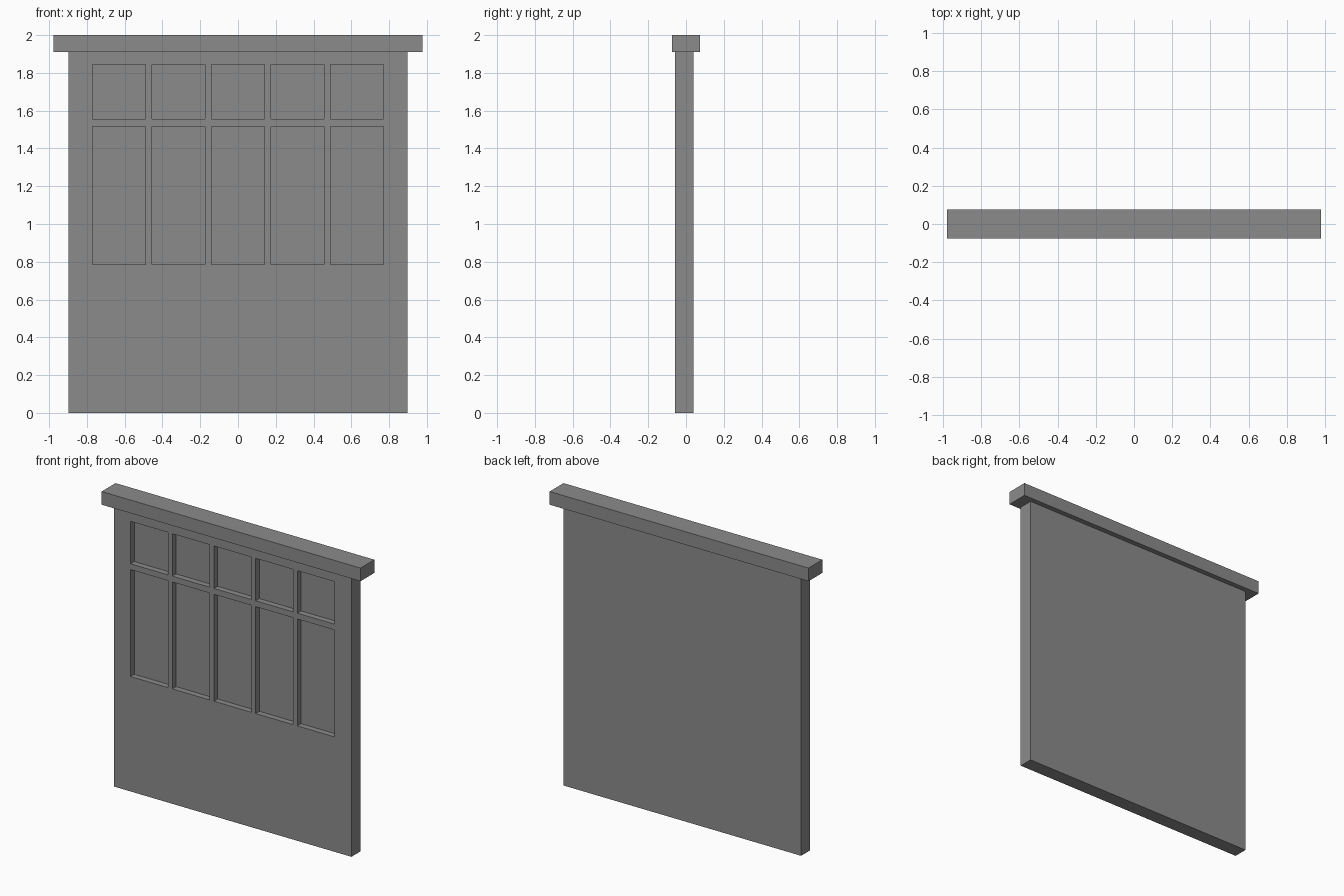
import bpy, bmesh
from mathutils import Vector

cube = bpy.data.objects.get("Cube")
if cube:
    bpy.data.objects.remove(cube, do_unlink=True)

# Single grey finish
grey = bpy.data.materials.new("plain_grey")
grey.use_nodes = True
color = (0.26, 0.26, 0.26, 1)
grey.diffuse_color = color
grey.node_tree.nodes["Principled BSDF"].inputs["Base Color"].default_value = color


def make_box(name, low, high):
    low, high = Vector(low), Vector(high)
    bm = bmesh.new()
    bmesh.ops.create_cube(bm, size=1)
    for v in bm.verts:
        v.co = [(low[i] + high[i]) / 2 + v.co[i] * (high[i] - low[i]) for i in range(3)]
    mesh = bpy.data.meshes.new(name)
    bm.to_mesh(mesh)
    bm.free()
    mesh.materials.append(grey)
    obj = bpy.data.objects.new(name, mesh)
    bpy.context.collection.objects.link(obj)
    return obj


# Lintel across the top and the wall slab beneath it
make_box("lintel", (-0.978, -0.075, 1.91), (0.978, 0.075, 2))
wall = make_box("panelled_wall", (-0.898, -0.058, 0), (0.898, 0.04, 1.91))

# Two rows of five recessed panels
columns = [(x - 0.141, x + 0.141) for x in (-0.63, -0.315, 0, 0.315, 0.63)]
rows = [(0.785, 1.515), (1.555, 1.845)]
recess_depth = 0.04

bm = bmesh.new()
bm.from_mesh(wall.data)
cuts = [((x, 0, 0), (1, 0, 0)) for pair in columns for x in pair]
cuts += [((0, 0, z), (0, 0, 1)) for pair in rows for z in pair]
for point, normal in cuts:
    front = [f for f in bm.faces if f.normal.y < -0.9]
    edges = {e for f in front for e in f.edges}
    verts = {v for f in front for v in f.verts}
    bmesh.ops.bisect_plane(bm, geom=front + list(edges) + list(verts),
                           plane_co=point, plane_no=normal)
    bm.normal_update()


def inside(value, spans):
    return any(a < value < b for a, b in spans)


panels = []
for f in bm.faces:
    c = f.calc_center_median()
    if f.normal.y < -0.9 and inside(c.x, columns) and inside(c.z, rows):
        panels.append(f)
for panel in panels:
    result = bmesh.ops.extrude_discrete_faces(bm, faces=[panel])
    for f in result["faces"]:
        bmesh.ops.translate(bm, verts=f.verts, vec=(0, recess_depth, 0))
bmesh.ops.recalc_face_normals(bm, faces=bm.faces)
bm.to_mesh(wall.data)
bm.free()
